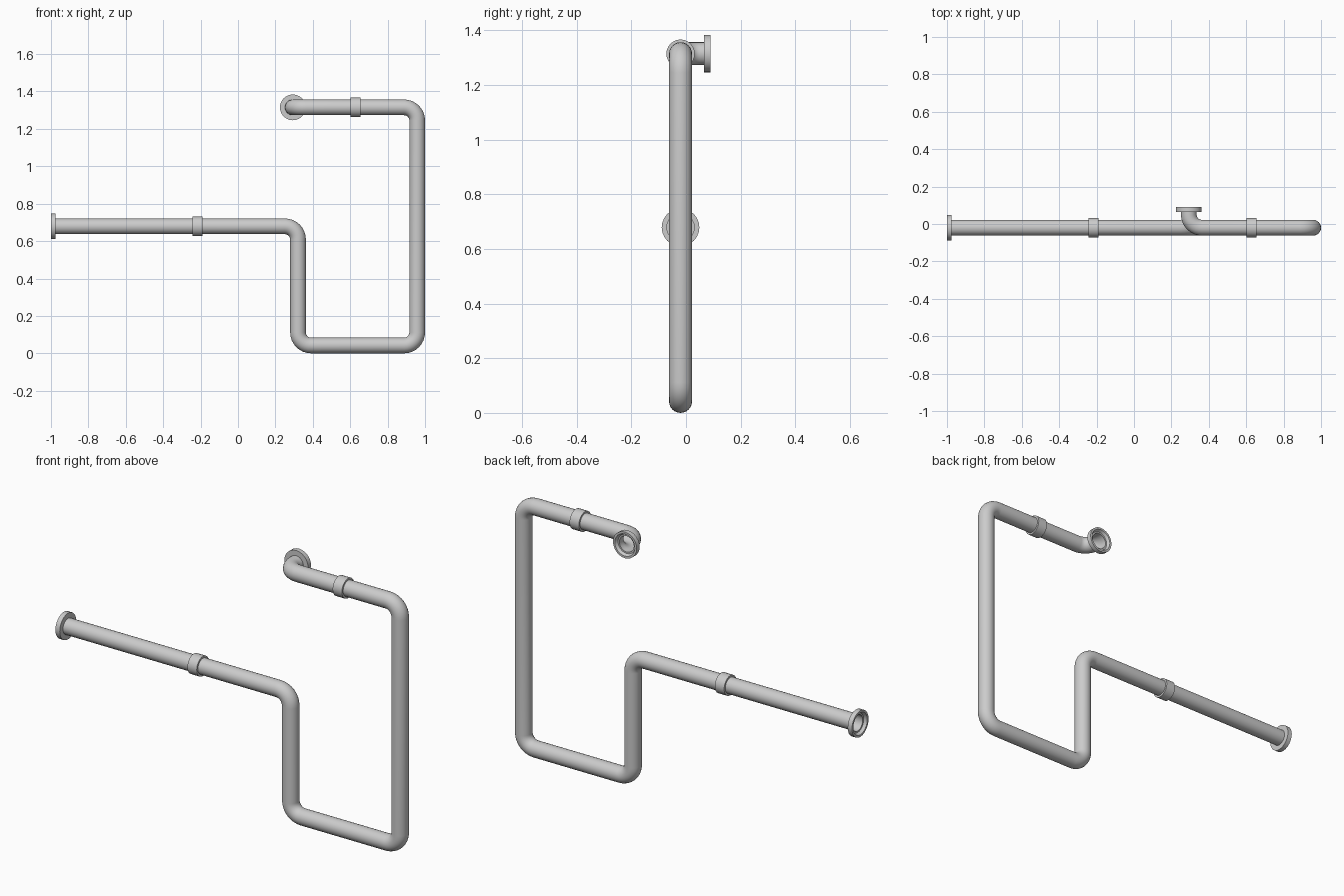
import bpy, bmesh, math
from mathutils import Vector, Matrix

if "Cube" in bpy.data.objects:
    bpy.data.objects.remove(bpy.data.objects["Cube"], do_unlink=True)

PIPE_R = 0.042
BEND_R = 0.07
Y = -0.02            # plane of the rail
SIDES = 24

metal = bpy.data.materials.new("grey_metal")
metal.use_nodes = True
GREY = (0.6, 0.6, 0.6, 1)
metal.diffuse_color = GREY
metal.node_tree.nodes["Principled BSDF"].inputs["Base Color"].default_value = GREY


def finish(name, bm):
    mesh = bpy.data.meshes.new(name)
    bmesh.ops.recalc_face_normals(bm, faces=bm.faces[:])
    bm.to_mesh(mesh)
    bm.free()
    mesh.materials.append(metal)
    obj = bpy.data.objects.new(name, mesh)
    bpy.context.collection.objects.link(obj)
    bpy.ops.object.select_all(action='DESELECT')
    obj.select_set(True)
    bpy.context.view_layer.objects.active = obj
    bpy.ops.object.shade_smooth_by_angle(angle=math.radians(40))
    return obj


def bridge(bm, rings):
    for a, b in zip(rings, rings[1:]):
        for i in range(SIDES):
            j = (i + 1) % SIDES
            bm.faces.new((a[i], a[j], b[j], b[i]))


def ring(bm, centre, axis, radius, ref):
    side = axis.cross(ref)
    return [bm.verts.new(centre + radius * (math.cos(t) * ref + math.sin(t) * side))
            for t in (2 * math.pi * i / SIDES for i in range(SIDES))]


def pipe(name, corners, steps=8):
    """Open tube along straight runs joined by round right-angle bends."""
    pts = [Vector(c) for c in corners]
    path = [(pts[0], (pts[1] - pts[0]).normalized())]
    for a, b, c in zip(pts, pts[1:], pts[2:]):
        d0, d1 = (b - a).normalized(), (c - b).normalized()
        hub = b + BEND_R * (d1 - d0)
        for k in range(steps + 1):
            t = math.pi / 2 * k / steps
            path.append((hub + BEND_R * (math.sin(t) * d0 - math.cos(t) * d1),
                         math.cos(t) * d0 + math.sin(t) * d1))
    path.append((pts[-1], (pts[-1] - pts[-2]).normalized()))
    bm = bmesh.new()
    ref, last, rings = path[0][1].orthogonal().normalized(), path[0][1], []
    for p, d in path:
        ref = (last.rotation_difference(d) @ ref).normalized()
        rings.append(ring(bm, p, d, PIPE_R, ref))
        last = d
    bridge(bm, rings)
    return finish(name, bm)


def turned(name, profile, origin, axis):
    """Closed (distance, radius) profile revolved about an axis."""
    axis, origin = Vector(axis), Vector(origin)
    ref = axis.orthogonal().normalized()
    bm = bmesh.new()
    rings = [ring(bm, origin + axis * d, axis, r, ref) for d, r in profile]
    bridge(bm, rings + rings[:1])
    return finish(name, bm)


# Tube sections, meeting inside the couplings
LOW, MID, HIGH = PIPE_R, 0.679, 1.315
INNER, OUTER, END = 0.321, 1 - PIPE_R, 0.293
pipe("wall_pipe", [(-0.985, Y, MID), (-0.217, Y, MID)])
pipe("bent_rail", [(-0.217, Y, MID), (INNER, Y, MID), (INNER, Y, LOW),
                   (OUTER, Y, LOW), (OUTER, Y, HIGH), (0.628, Y, HIGH)])
pipe("end_elbow", [(0.628, Y, HIGH), (END, Y, HIGH), (END, 0.075, HIGH)])

# Coupling sleeves
sleeve = [(-0.027, PIPE_R), (-0.027, 0.052), (0.027, 0.052), (0.027, PIPE_R)]
turned("lower_coupling", sleeve, (-0.217, Y, MID), (1, 0, 0))
turned("upper_coupling", sleeve, (0.628, Y, HIGH), (1, 0, 0))

# Dished wall flanges, open on the wall side
flange = [(0, 0.058), (0, 0.069), (0.025, 0.069), (0.025, PIPE_R),
          (0.015, PIPE_R), (0.015, 0.05)]
turned("side_flange", flange, (-1, Y, MID), (1, 0, 0))
turned("back_flange", flange, (END, 0.09, HIGH), (0, -1, 0))
